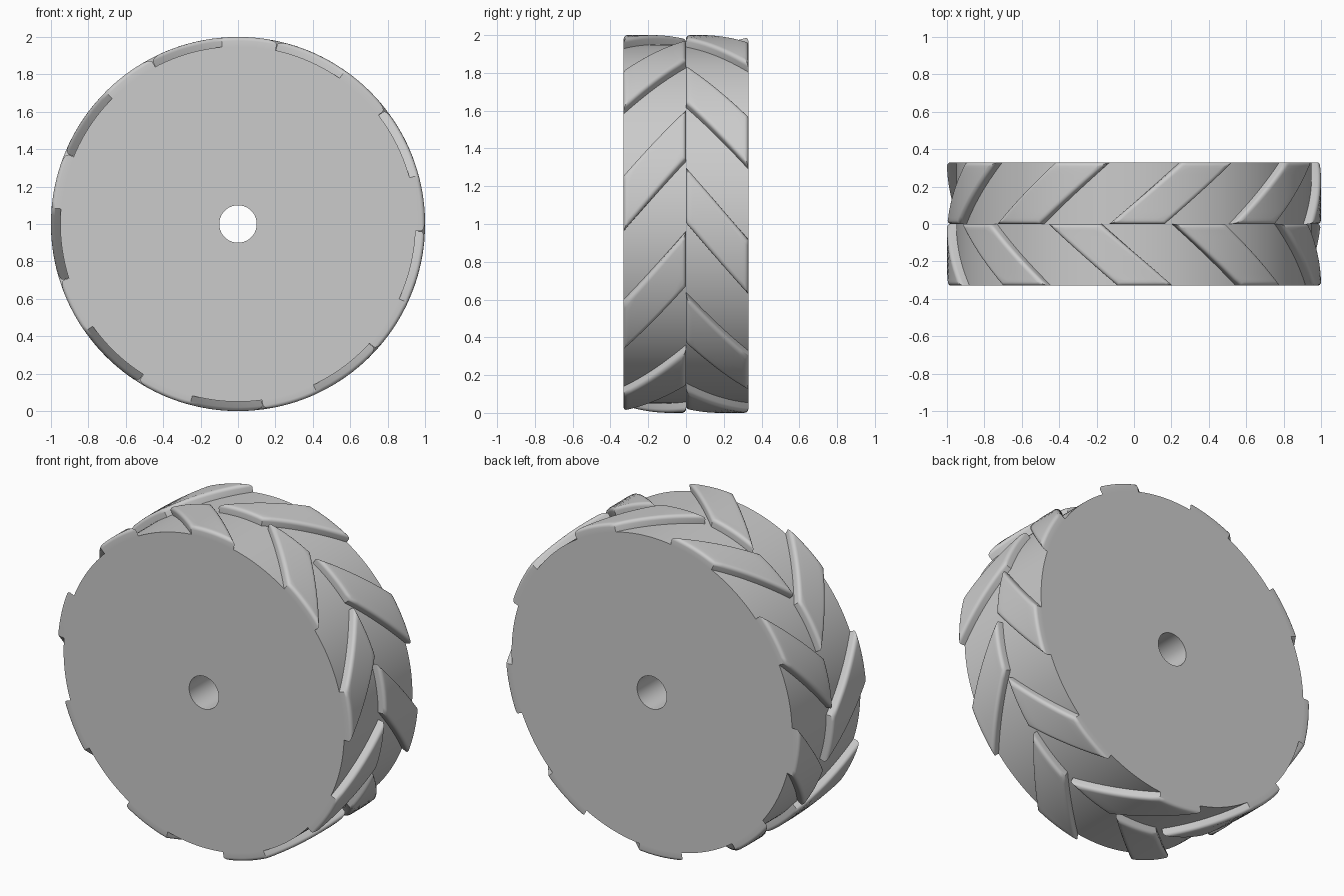
import bpy, bmesh, math
from mathutils import Vector

if "Cube" in bpy.data.objects:
    bpy.data.objects.remove(bpy.data.objects["Cube"])

HALF_W, R_BASE, R_TOP, R_HOLE = 0.33, 0.95, 1.0, 0.10
COUNT = 9                       # lugs per side
LUG_START, LUG_SPAN, LUG_SWEEP = 77.8, 17.3, 22.6   # degrees
FILLET = 0.02

rubber = bpy.data.materials.new("grey rubber")
rubber.diffuse_color = (0.6, 0.6, 0.6, 1)
rubber.use_nodes = True
rubber.node_tree.nodes["Principled BSDF"].inputs["Base Color"].default_value = rubber.diffuse_color


def polar(deg, r, y):
    a = math.radians(deg)
    return Vector((r * math.cos(a), y, 1 + r * math.sin(a)))


def make_object(name, bm):
    mesh = bpy.data.meshes.new(name)
    bm.to_mesh(mesh)
    bm.free()
    mesh.materials.append(rubber)
    obj = bpy.data.objects.new(name, mesh)
    bpy.context.collection.objects.link(obj)
    bpy.ops.object.select_all(action='DESELECT')
    obj.select_set(True)
    bpy.context.view_layer.objects.active = obj
    bpy.ops.object.shade_smooth_by_angle(angle=math.radians(35))
    return obj


# Wheel body: revolved rectangle with a through hole
def wheel_body(n=180):
    bm = bmesh.new()
    profile = [(R_HOLE, -HALF_W), (R_BASE, -HALF_W), (R_BASE, HALF_W), (R_HOLE, HALF_W)]
    rings = [[bm.verts.new(polar(i * 360 / n, r, y)) for r, y in profile] for i in range(n)]
    for i in range(n):
        a, b = rings[i], rings[(i + 1) % n]
        for j in range(4):
            k = (j + 1) % 4
            bm.faces.new((a[j], a[k], b[k], b[j]))
    bmesh.ops.recalc_face_normals(bm, faces=bm.faces)
    return make_object("wheel", bm)


# One slanted tread lug: curved slab swept sideways, rounded along its top rim
def add_lug(target, offset, side, na=8, ny=10):
    bm = bmesh.new()
    grid = {}
    for layer, r in enumerate((R_BASE - 0.001, R_TOP)):
        for j in range(ny + 1):
            t = j / ny                      # 0 at the outer face, 1 at the middle
            y = side * HALF_W * (1 - t)
            for i in range(na + 1):
                deg = LUG_START + offset + LUG_SPAN * i / na + LUG_SWEEP * t
                grid[layer, i, j] = bm.verts.new(polar(deg, r, y))
    top, bottom = [], []
    for i in range(na):
        for j in range(ny):
            cell = ((i, j), (i + 1, j), (i + 1, j + 1), (i, j + 1))
            bottom.append(bm.faces.new([grid[(0, *c)] for c in reversed(cell)]))
            top.append(bm.faces.new([grid[(1, *c)] for c in cell]))
    rim = ([(i, 0) for i in range(na)] + [(na, j) for j in range(ny)]
           + [(i, ny) for i in range(na, 0, -1)] + [(0, j) for j in range(ny, 0, -1)])
    for p, q in zip(rim, rim[1:] + rim[:1]):
        bm.faces.new((grid[(0, *p)], grid[(0, *q)], grid[(1, *q)], grid[(1, *p)]))
    bmesh.ops.recalc_face_normals(bm, faces=bm.faces)
    # the underside is buried in the body
    bmesh.ops.delete(bm, geom=bottom, context='FACES')
    top = set(top)
    edges = [e for e in bm.edges if sum(f in top for f in e.link_faces) == 1]
    bmesh.ops.bevel(bm, geom=edges, offset=FILLET, offset_type='OFFSET',
                    segments=4, profile=0.5, affect='EDGES', clamp_overlap=True)
    mesh = bpy.data.meshes.new("lug")
    bm.to_mesh(mesh)
    bm.free()
    target.from_mesh(mesh)
    bpy.data.meshes.remove(mesh)


# Two rows of lugs, the rear row turned by half a pitch
pitch = 360 / COUNT
for name, side, turn in (("front_tread_lugs", -1, 0), ("rear_tread_lugs", 1, 0.5)):
    tread = bmesh.new()
    for k in range(COUNT):
        add_lug(tread, (k + turn) * pitch, side)
    make_object(name, tread)

wheel_body()
